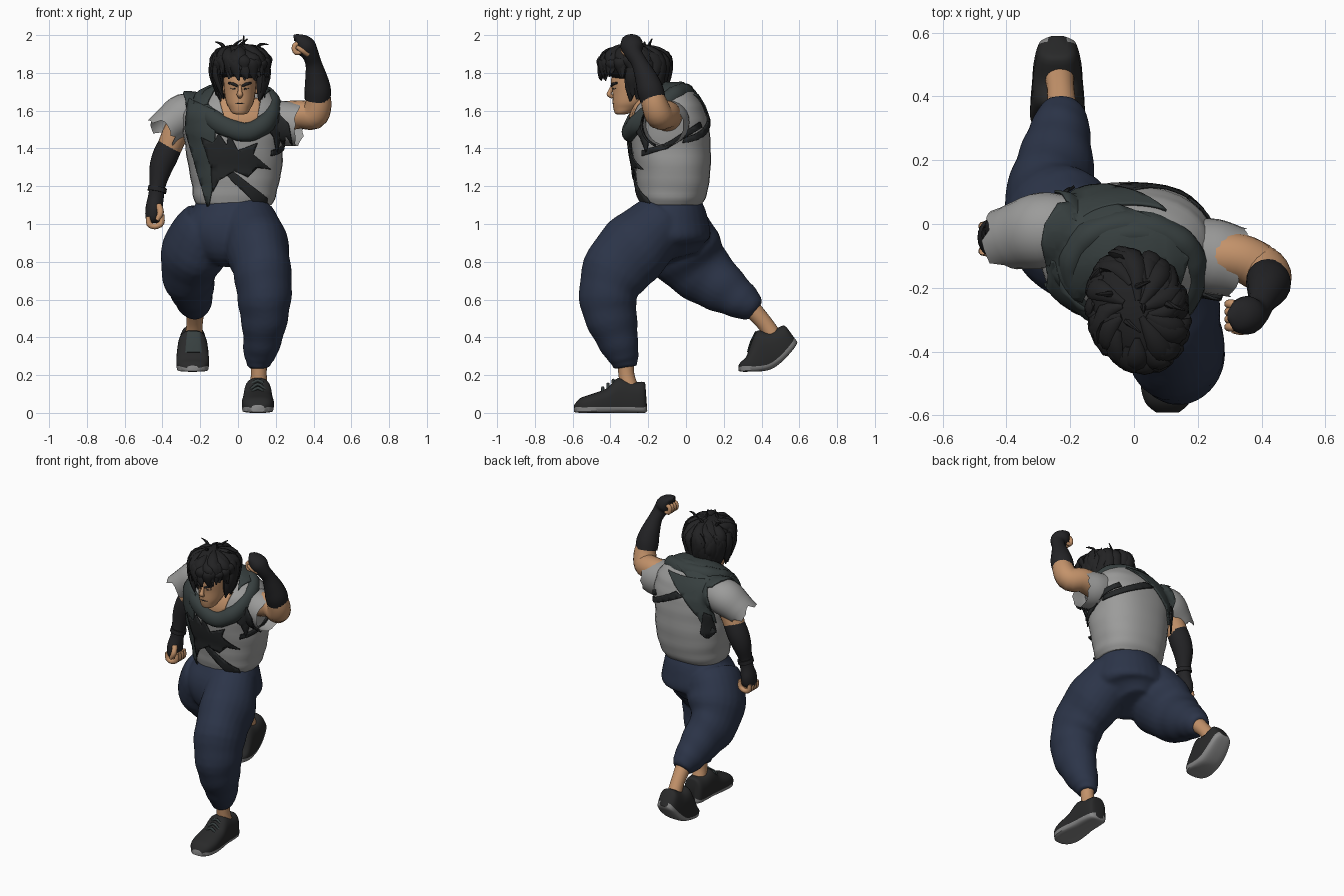
import bpy, bmesh, math, random
from mathutils import Vector
from mathutils.bvhtree import BVHTree

random.seed(4)

def mat(name, r, g, b):
    m = bpy.data.materials.new(name)
    m.diffuse_color = (r, g, b, 1)
    return m

SKIN = mat("skin", .55, .29, .145)
HAIR = mat("hair_black", .016, .016, .017)
SHIRT = mat("shirt_grey", .33, .33, .325)
SCARF = mat("scarf_green_grey", .038, .05, .05)
TATTER = mat("strap_dark", .018, .020, .021)
PANTS = mat("trouser_navy", .025, .035, .066)
WRAP = mat("wrap_black", .017, .017, .019)
SHOE = mat("shoe_charcoal", .022, .0225, .023)
SOLE = mat("sole_grey", .25, .25, .25)

def finish(name, bm, *mats):
    bmesh.ops.recalc_face_normals(bm, faces=bm.faces[:])
    me = bpy.data.meshes.new(name)
    bm.to_mesh(me)
    bm.free()
    for m in mats:
        me.materials.append(m)
    ob = bpy.data.objects.new(name, me)
    bpy.context.collection.objects.link(ob)
    return ob

def smooth_path(keys, sub, closed):
    """Catmull-Rom through tuples of numbers."""
    n, out = len(keys), []
    at = (lambda i: keys[i % n]) if closed else (lambda i: keys[max(0, min(n - 1, i))])
    for i in range(n if closed else n - 1):
        for s in range(sub):
            t = s / sub
            out.append([.5 * (2 * b + (c - a) * t + (2 * a - 5 * b + 4 * c - d) * t * t
                              + (3 * b - a - 3 * c + d) * t ** 3)
                        for a, b, c, d in zip(at(i - 1), at(i), at(i + 1), at(i + 2))])
    return out if closed else out + [list(keys[-1])]

def skin_rings(bm, rings, closed, cap):
    vs = [[bm.verts.new(p) for p in r] for r in rings]
    n, k = len(vs), len(vs[0])
    for i in range(n if closed else n - 1):
        for j in range(k):
            a, b = vs[i], vs[(i + 1) % n]
            bm.faces.new((a[j], a[(j + 1) % k], b[(j + 1) % k], b[j]))
    if cap and not closed:
        bm.faces.new(vs[0])
        bm.faces.new(vs[-1])

def loft(name, keys, m, ref=(1, 0, 0), segs=20, sub=4, n=2, closed=False, cap=True, jag=0, fold=0, level=False):
    """Tube through (x, y, z, a[, b]) with a along ref and b across it; level keeps rings horizontal."""
    pts = smooth_path([k if len(k) == 5 else (*k, k[3]) for k in keys], sub, closed)
    c, rings, N = [Vector(p[:3]) for p in pts], [], len(pts)
    for i, p in enumerate(pts):
        nx, pv = (c[(i + 1) % N], c[i - 1]) if closed else (c[min(i + 1, N - 1)], c[max(i - 1, 0)])
        t = Vector((0, 0, 1)) if level else (nx - pv).normalized()
        u = Vector(ref)
        u = (u - t * u.dot(t)).normalized()
        w, ring = t.cross(u), []
        for j in range(segs):
            q = 2 * math.pi * j / segs
            f = 1 + fold * (math.sin(i * 1.5 + math.sin(q + 1)) + .6 * math.sin(3 * q + i * .7))
            cx, sx = math.cos(q), math.sin(q)
            v = c[i] + f * (u * p[3] * math.copysign(abs(cx) ** (2 / n), cx)
                            + w * p[4] * math.copysign(abs(sx) ** (2 / n), sx))
            if jag and i == N - 1:
                v += t * random.uniform(-.3, 1) * jag
            ring.append(v)
        rings.append(ring)
    bm = bmesh.new()
    skin_rings(bm, rings, closed, cap)
    return finish(name, bm, m)

Y = (0, 1, 0)

# Shirt body and torn sleeves
torso = loft("shirt_body", [(-.02, -.08, 1.10, .195, .158), (-.02, -.075, 1.13, .215, .175),
    (-.015, -.07, 1.2, .228, .19), (-.015, -.07, 1.3, .248, .2), (-.02, -.08, 1.42, .26, .21),
    (-.02, -.085, 1.52, .275, .207), (-.02, -.09, 1.6, .265, .19), (-.01, -.085, 1.66, .22, .155),
    (0, -.08, 1.72, .13, .1), (0, -.08, 1.74, .06, .05)], SHIRT, segs=32, n=2.3, fold=.006, level=True)
sleeve_r = loft("sleeve_right", [(-.18, -.02, 1.6, .1, .085), (-.28, -.02, 1.58, .12, .112),
    (-.355, -.035, 1.53, .108, .1), (-.39, -.045, 1.5, .1, .095)], SHIRT, Y, 24, cap=False, jag=.045)
sleeve_l = loft("sleeve_left", [(.15, -.08, 1.56, .1), (.24, -.1, 1.535, .118),
    (.32, -.12, 1.525, .11, .113)], SHIRT, Y, 24, cap=False, jag=.015)

# Trousers: hips and legs fused into one cloth surface
parts = [loft("trouser_hips", [(-.03, -.08, 1.135, .185, .155), (-.03, -.08, 1.06, .215, .19),
    (-.04, -.085, .96, .245, .215), (-.045, -.08, .88, .2, .2), (-.04, -.06, .81, .1, .13)],
    PANTS, segs=28),
    loft("trouser_leg_front", [(.05, -.12, 1.02, .145, .155), (.095, -.24, .9, .168, .19),
    (.125, -.36, .77, .155, .185), (.138, -.41, .64, .147, .157), (.14, -.4, .52, .13, .142),
    (.13, -.365, .4, .105, .115), (.115, -.335, .31, .088, .088), (.11, -.325, .27, .068, .072),
    (.11, -.32, .24, .06, .062)], PANTS, segs=24, fold=.02),
    loft("trouser_leg_rear", [(-.14, -.08, 1.0, .16, .175), (-.22, -.02, .88, .176, .205),
    (-.262, .07, .76, .146, .175), (-.25, .17, .68, .126, .145), (-.235, .27, .61, .102, .11),
    (-.228, .33, .57, .085, .088), (-.225, .37, .54, .058, .06)], PANTS, segs=24, fold=.02)]
bm = bmesh.new()
for p in parts:
    bm.from_mesh(p.data)
    bpy.data.objects.remove(p)
trousers = finish("trousers", bm, PANTS)
r = trousers.modifiers.new("fuse", "REMESH")
r.mode, r.voxel_size, r.use_smooth_shade = 'VOXEL', .012, True
s = trousers.modifiers.new("relax", "SMOOTH")
s.factor, s.iterations = .5, 5

# Ankles
loft("ankle_front", [(.11, -.32, .28, .045), (.11, -.315, .2, .042), (.11, -.3, .13, .05)], SKIN)
loft("ankle_rear", [(-.225, .34, .56, .05), (-.23, .42, .47, .043), (-.235, .47, .39, .048)], SKIN)

def shoe(name, x, st):
    """Stations of (y, z) at the sole, (y, z) at the top, half width."""
    segs, rings = 24, []
    for yb, zb, yt, zt, w in smooth_path(st, 4, False):
        b, t, ring = Vector((x, yb, zb)), Vector((x, yt, zt)), []
        for j in range(segs):
            q = 2 * math.pi * (j + .5) / segs
            cx, sx = math.cos(q), math.sin(q)
            e = .2 if sx < 0 else .85
            up = .5 + .5 * math.copysign(abs(sx) ** e, sx)
            if j in (12, 23):
                up = min(.55, .03 / (t - b).length)
            ring.append(b.lerp(t, up) + Vector((w * math.copysign(abs(cx) ** .7, cx), 0, 0)))
        rings.append(ring)
    bm = bmesh.new()
    skin_rings(bm, rings, False, True)
    bm.faces.ensure_lookup_table()
    for i, f in enumerate(bm.faces):
        f.material_index = int(i < (len(rings) - 1) * segs and 12 <= i % segs <= 22)
    bm.faces[-1].material_index = 1
    finish(name, bm, SHOE, SOLE)

shoe("shoe_front", .105, [(-.205, .01, -.215, .15, .03), (-.22, 0, -.225, .165, .06),
    (-.28, 0, -.28, .165, .07), (-.35, 0, -.36, .185, .073), (-.42, 0, -.42, .13, .08),
    (-.5, 0, -.5, .1, .085), (-.56, 0, -.56, .078, .07), (-.592, .004, -.592, .042, .035)])
shoe("shoe_rear", -.24, [(.59, .375, .535, .45, .03), (.575, .345, .51, .462, .06),
    (.52, .282, .44, .43, .075), (.46, .235, .375, .435, .08), (.4, .22, .345, .375, .085),
    (.34, .218, .32, .3, .085), (.295, .218, .29, .27, .065), (.278, .222, .278, .25, .03)])
for i in range(3):
    y, z = -.385 - .028 * i, .168 - .02 * i
    loft("shoe_lace", [(.065, y, z - .024, .007), (.105, y, z + .004, .009), (.145, y, z - .024, .007)],
         SCARF, Y, 8)
loft("shoe_tongue_rear", [(-.235, .372, .43, .035, .006), (-.235, .345, .376, .04, .006),
     (-.235, .328, .32, .045, .006)], SCARF)

# Raised left arm
loft("upper_arm_left", [(.24, -.1, 1.57, .08), (.33, -.105, 1.58, .075), (.4, -.14, 1.575, .075),
    (.425, -.165, 1.63, .07), (.425, -.185, 1.7, .06)], SKIN, Y)
loft("forearm_wrap_left", [(.42, -.175, 1.66, .068), (.422, -.19, 1.71, .07), (.415, -.21, 1.77, .06),
    (.4, -.245, 1.85, .043), (.382, -.275, 1.9, .045), (.36, -.285, 1.935, .06, .055),
    (.335, -.288, 1.965, .056, .045), (.312, -.288, 1.985, .042, .022), (.295, -.288, 1.985, .015)], WRAP, Y)
# Lowered right arm
loft("upper_arm_right", [(-.27, -.02, 1.58, .075), (-.33, -.015, 1.48, .07), (-.365, -.01, 1.4, .065)],
     SKIN, Y)
loft("forearm_wrap_right", [(-.352, -.01, 1.43, .065), (-.385, -.01, 1.36, .068),
    (-.41, -.015, 1.29, .06), (-.427, -.03, 1.2, .042), (-.435, -.035, 1.14, .042),
    (-.445, -.04, 1.08, .058, .045), (-.447, -.045, 1.03, .055, .042), (-.447, -.045, 1.005, .03)], WRAP, Y)
loft("wrist_band_right", [(-.425, -.03, 1.195, .05), (-.43, -.033, 1.17, .05)], WRAP, Y)

# Curled fingers and thumbs
for i in range(4):
    y = -.323 + .024 * i
    loft("finger_left", [(.325, y, 1.955, .012), (.305, y, 1.95, .014), (.297, y, 1.93, .014),
         (.308, y, 1.908, .014), (.335, y, 1.91, .01)], SKIN, Y, 10, 3)
    y = -.085 + .026 * i
    loft("finger_right", [(-.475, y, 1.04, .012), (-.47, y, 1.0, .016), (-.44, y, .987, .016),
         (-.405, y, 1.005, .016), (-.402, y, 1.05, .012)], SKIN, Y, 10, 3)
loft("thumb_left", [(.37, -.315, 1.9, .016), (.34, -.333, 1.92, .015), (.31, -.333, 1.938, .01)], SKIN, Y, 10)
loft("thumb_right", [(-.42, -.08, 1.1, .016), (-.41, -.105, 1.06, .018), (-.43, -.112, 1.02, .011)],
     SKIN, Y, 10)

# Neck, head and face
loft("neck", [(0, -.17, 1.5, .1, .12), (.005, -.2, 1.58, .085, .09), (.01, -.24, 1.7, .07)], SKIN)
loft("head", [(.01, -.345, 1.58, .02, .02), (.01, -.335, 1.588, .042, .042), (.01, -.315, 1.615, .058, .07),
    (.01, -.298, 1.645, .073, .09), (.01, -.28, 1.7, .083, .11), (.01, -.272, 1.76, .088, .125),
    (.01, -.26, 1.82, .09, .12), (.01, -.26, 1.88, .06, .08)], SKIN, segs=24, level=True)
loft("nose", [(.01, -.388, 1.735, .008), (.01, -.402, 1.7, .012), (.01, -.407, 1.685, .017, .013),
    (.01, -.388, 1.672, .01)], SKIN, segs=10)
loft("mouth", [(-.015, -.381, 1.636, .002), (.01, -.387, 1.638, .003), (.035, -.381, 1.636, .002)], HAIR, (0, 0, 1), 8)
for s in (-1, 1):
    loft("ear", [(.01 + s * .088, -.265, 1.74, .012, .02), (.01 + s * .09, -.275, 1.69, .01, .014)], SKIN, segs=10)
    loft("eyebrow", [(.01 + s * .06, -.364, 1.746, .005), (.01 + s * .035, -.386, 1.741, .008),
         (.01 + s * .012, -.394, 1.73, .006)], HAIR, (0, 0, 1), 8)
    loft("eye", [(.01 + s * .048, -.369, 1.717, .003), (.01 + s * .022, -.386, 1.715, .005)], HAIR, (0, 0, 1), 8)

# Hair: two caps with tousled locks, swept towards +x at the front
def sweep(y):
    return -.1 * (y + .265)

for c, r in (((.01, -.27, 1.85), (.142, .178, .1)), ((.0, -.205, 1.76), (.122, .105, .115))):
    bm = bmesh.new()
    bmesh.ops.create_icosphere(bm, subdivisions=4, radius=1)
    for v in bm.verts:
        v.co = Vector(c) + Vector(a * b for a, b in zip(v.co, r))
        v.co.x += sweep(v.co.y)
    finish("hair_cap", bm, HAIR)
for k in range(64):
    az = k * 2.39996
    front = -math.sin(az)
    end = (-17 if front > .3 else -50) + random.uniform(-8, 10)
    start, keys, swirl = random.uniform(10, 85), [], random.uniform(-.05, .3)
    for i, r in enumerate((.008, .028, .036, .026, .004)):
        e = math.radians(start + (end - start) * i / 4)
        h = math.cos(e) if e > 0 else .45 + .55 * math.cos(e)
        h *= random.uniform(.95, 1.03) + (.07 if i == 4 else 0)
        a = az + swirl * i * (.4 if front > .3 or e < 0 else 1)
        y = -.272 + .18 * h * math.sin(a)
        keys.append((.01 + .145 * h * math.cos(a) + sweep(y), y,
                     1.85 + (.1 if e > 0 else .225) * math.sin(e), r, r * .55))
    loft("hair_lock", keys, HAIR, (math.sin(az), -math.cos(az), .01), 8, 3)
for s in (-1, 1):
    loft("sideburn", [(.01 + s * .12, -.285, 1.79, .03, .04), (.01 + s * .113, -.29, 1.72, .025, .032),
         (.01 + s * .102, -.295, 1.65, .004)], HAIR, segs=8)
for x, y, dx, dy, z in ((.03, -.25, 0, -.03, 1.997), (-.07, -.22, -.05, 0, 1.965), (0, -.2, .05, .02, 1.98),
                        (.1, -.25, .06, -.02, 1.95), (-.03, -.3, .05, -.04, 1.975)):
    loft("hair_strand", [(x, y, 1.92, .014), (x + dx * .3, y + dy * .3, 1.95, .009),
         (x + dx, y + dy, z, .003)], HAIR, segs=6)

# Scarf: rolled collar round the neck
loft("scarf_collar", [(.03, -.3, 1.485, .05, .04), (.15, -.25, 1.535, .055, .045), (.185, -.13, 1.62, .06, .045),
    (.13, -.05, 1.68, .055, .05), (0, -.005, 1.69, .055, .05), (-.14, -.04, 1.68, .055, .05),
    (-.195, -.14, 1.63, .06, .045), (-.13, -.26, 1.55, .055, .045)], SCARF, (0, 0, 1), 16, 6, closed=True, fold=.03)
loft("scarf_inner_roll", [(.03, -.275, 1.51, .03), (.13, -.19, 1.6, .04), (.11, -.07, 1.685, .04),
    (0, -.03, 1.715, .04), (-.11, -.07, 1.685, .04), (-.14, -.19, 1.61, .04)], SCARF, (0, 0, 1), 14, 6, closed=True)

# Cloth pieces laid onto the shirt
def tree(obs):
    vs, fs = [], []
    for o in obs:
        k = len(vs)
        vs += [v.co.copy() for v in o.data.vertices]
        fs += [[k + i for i in p.vertices] for p in o.data.polygons]
    return BVHTree.FromPolygons(vs, fs)

BODY, ALL = tree([torso]), tree([torso, sleeve_r, sleeve_l])
SIDES = {"front": (lambda u, v: (u, -2, v), (0, 1, 0), ALL), "back": (lambda u, v: (u, 2, v), (0, -1, 0), ALL),
         "top": (lambda u, v: (u, v, 4), (0, 0, -1), ALL), "left": (lambda u, v: (2, u, v), (-1, 0, 0), BODY)}

def cloth(name, side, outline, m, lift=.008, thick=.009):
    place, d, bvh = SIDES[side]
    bm = bmesh.new()
    bm.faces.new([bm.verts.new((u, v, 0)) for u, v in outline])
    bmesh.ops.triangulate(bm, faces=bm.faces[:])
    for axis in ((1, 0, 0), (0, 1, 0)):
        for k in range(-25, 80):
            bmesh.ops.bisect_plane(bm, geom=bm.verts[:] + bm.edges[:] + bm.faces[:],
                                   plane_co=[a * k * .025 for a in axis], plane_no=axis)
    for v in bm.verts[:]:
        hit, nor, _, _ = bvh.ray_cast(Vector(place(v.co.x, v.co.y)), Vector(d))
        if hit is None:
            bm.verts.remove(v)
        else:
            v.co = hit - Vector(d) * lift * .5 + nor * lift * (.5 if nor.dot(Vector(d)) < 0 else -.5)
    ob = finish(name, bm, m)
    s = ob.modifiers.new("thickness", "SOLIDIFY")
    s.thickness, s.offset = thick, 0

cloth("bare_chest", "front", [(-.1, 1.66), (.12, 1.66), (.1, 1.56), (.03, 1.5), (-.07, 1.55)], SKIN, .01)
cloth("scarf_mantle", "top", [(-.28, .0), (-.24, .06), (-.12, .08), (.0, .04), (.1, .0), (.17, -.1), (.14, -.2),
      (.1, -.12), (-.1, -.12), (-.16, -.24), (-.2, -.23), (-.27, -.15), (-.29, -.06)], SCARF)
cloth("scarf_front_drape", "front", [(-.26, 1.66), (-.12, 1.6), (-.12, 1.4), (-.12, 1.25), (-.155, 1.08),
      (-.19, 1.2), (-.24, 1.38), (-.275, 1.5)], SCARF, .012)
cloth("scarf_hood_back", "back", [(.1, 1.685), (-.2, 1.68), (-.25, 1.56), (-.25, 1.42), (-.22, 1.45), (-.2, 1.37),
      (-.17, 1.46), (-.06, 1.57)], SCARF, .009, .009)
cloth("torn_cloth_front", "front", [(-.19, 1.46), (-.13, 1.43), (-.1, 1.48), (-.06, 1.42), (-.05, 1.49), (0, 1.39),
      (.1, 1.43), (.08, 1.37), (.17, 1.29), (.1, 1.3), (.05, 1.25), (-.02, 1.28), (-.1, 1.23), (-.13, 1.17),
      (-.14, 1.3)], TATTER, .018)
cloth("strap_front", "front", [(-.1, 1.3), (-.04, 1.29), (.15, 1.14), (.15, 1.11), (.09, 1.11)], TATTER, .01)
cloth("torn_cloth_shoulder", "front", [(.14, 1.52), (.22, 1.58), (.27, 1.53), (.29, 1.42), (.255, 1.47), (.24, 1.39),
      (.22, 1.46), (.2, 1.38), (.185, 1.46)], TATTER, .014)
cloth("strap_side", "left", [(-.23, 1.36), (-.1, 1.4), (.08, 1.51), (.07, 1.54), (-.1, 1.43), (-.23, 1.39)], TATTER)
cloth("strap_back", "back", [(-.06, 1.57), (.0, 1.59), (.24, 1.46), (.235, 1.43)], TATTER)
cloth("torn_cloth_back", "back", [(-.2, 1.5), (-.24, 1.48), (-.25, 1.36), (-.235, 1.4), (-.215, 1.32), (-.2, 1.38),
      (-.18, 1.36)], TATTER, .025)

bpy.ops.object.select_all(action='SELECT')
bpy.context.view_layer.objects.active = torso
bpy.ops.object.shade_smooth_by_angle(angle=math.radians(50))
